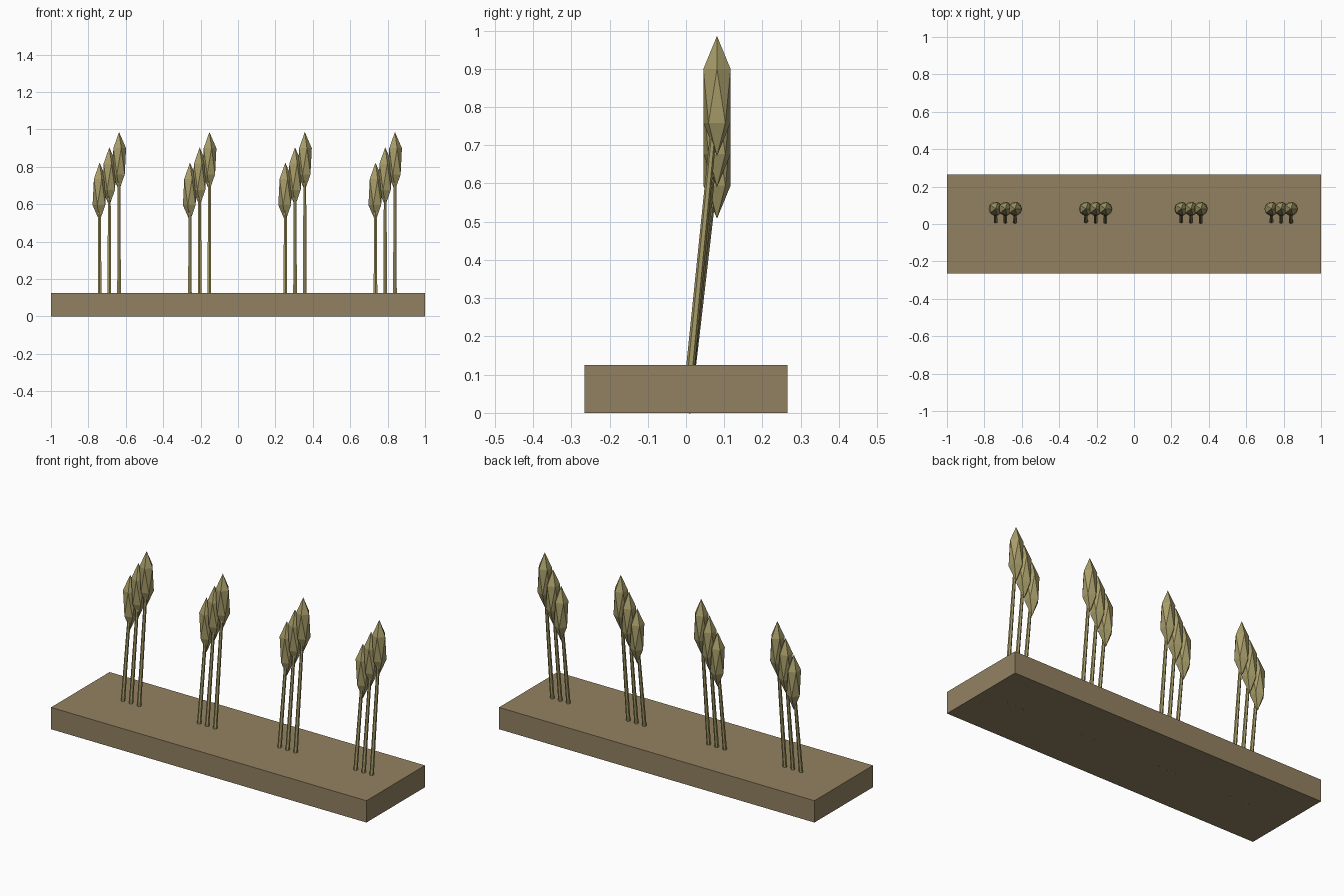
import bpy, bmesh
from mathutils import Vector, Matrix

if "Cube" in bpy.data.objects:
    bpy.data.objects.remove(bpy.data.objects["Cube"])


def material(name, rgb):
    m = bpy.data.materials.new(name)
    m.diffuse_color = (*rgb, 1)
    m.use_nodes = True
    m.node_tree.nodes["Principled BSDF"].inputs["Base Color"].default_value = m.diffuse_color
    return m


earth = material("brown earth", (0.29, 0.222, 0.122))
straw = material("dry straw", (0.385, 0.332, 0.14))


def add_object(name, bm, mat):
    mesh = bpy.data.meshes.new(name)
    bm.to_mesh(mesh)
    bm.free()
    mesh.materials.append(mat)
    ob = bpy.data.objects.new(name, mesh)
    bpy.context.collection.objects.link(ob)
    return ob


# Soil slab
bm = bmesh.new()
bmesh.ops.create_cube(bm, size=1, matrix=Matrix.Translation((0, 0, 0.0625))
                      @ Matrix.Diagonal((2, 0.53, 0.125, 1)))
add_object("soil_slab", bm, earth)


# Tapered stalk leaning back from the slab to the middle of its seed head
def stalk(start, end):
    axis = end - start
    bm = bmesh.new()
    rot = axis.to_track_quat('Z', 'Y').to_matrix().to_4x4()
    bmesh.ops.create_cone(bm, cap_ends=True, segments=6, radius1=0.012, radius2=0.008,
                          depth=axis.length,
                          matrix=Matrix.Translation((start + end) / 2) @ rot)
    add_object("stalk", bm, straw)


# Seed head: stretched twenty-sided ball
def seed_head(centre):
    bm = bmesh.new()
    bmesh.ops.create_icosphere(bm, subdivisions=1, radius=1,
                               matrix=Matrix.Translation(centre)
                               @ Matrix.Diagonal((0.042, 0.042, 0.157, 1)))
    add_object("seed_head", bm, straw)


# Four clumps of three, rising to the right
for cx in (-0.688, -0.205, 0.305, 0.787):
    for i in (-1, 0, 1):
        x = cx + 0.052 * i
        top = Vector((x, 0.081, 0.747 + 0.082 * i))
        stalk(Vector((x, 0, 0)), top)
        seed_head(top)
